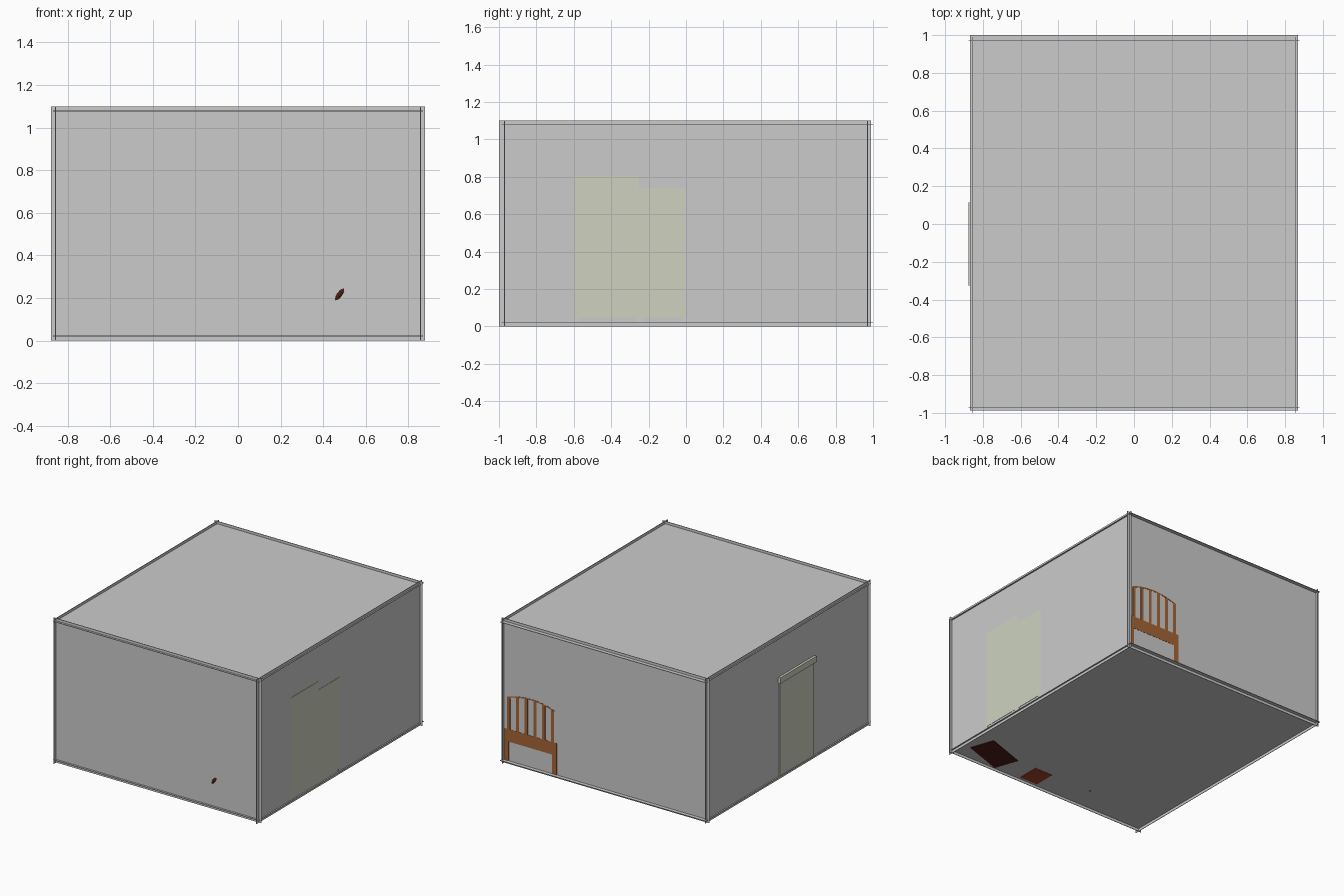
import bpy, bmesh, math
from mathutils import Matrix

if "Cube" in bpy.data.objects:
    bpy.data.objects.remove(bpy.data.objects["Cube"])


def material(name, rgb):
    m = bpy.data.materials.new(name)
    m.diffuse_color = (*rgb, 1)
    m.use_nodes = True
    m.node_tree.nodes["Principled BSDF"].inputs["Base Color"].default_value = m.diffuse_color
    return m


CREAM = material("cream", (0.62, 0.65, 0.53))
WOOD = material("wood", (0.38, 0.13, 0.035))
RED_WOOD = material("red_wood", (0.35, 0.06, 0.02))
LEATHER = material("leather", (0.07, 0.013, 0.007))
LINEN = material("linen", (0.75, 0.72, 0.66))
METAL = material("metal", (0.3, 0.28, 0.25))


def finish(name, bm, mat=None, matrix=None):
    me = bpy.data.meshes.new(name)
    bm.to_mesh(me)
    bm.free()
    ob = bpy.data.objects.new(name, me)
    bpy.context.collection.objects.link(ob)
    if mat:
        me.materials.append(mat)
    if matrix:
        ob.matrix_world = matrix
    return ob


def box(name, x, y, z, mat=None, matrix=None, bevel=0):
    """Box given as (min, max) on each axis."""
    bm = bmesh.new()
    bmesh.ops.create_cube(bm, size=1)
    for v in bm.verts:
        v.co = [(r[0] + r[1]) / 2 + c * (r[1] - r[0]) for r, c in zip((x, y, z), v.co)]
    ob = finish(name, bm, mat, matrix)
    if bevel:
        b = ob.modifiers.new("bevel", "BEVEL")
        b.width, b.segments = bevel, 3
    return ob


def ball(name, centre, size, mat, rot=0):
    bm = bmesh.new()
    bmesh.ops.create_uvsphere(bm, u_segments=24, v_segments=12, radius=1)
    for f in bm.faces:
        f.smooth = True
    m = Matrix.Translation(centre) @ Matrix.Rotation(rot, 4, "Y") @ Matrix.Diagonal((*size, 1))
    return finish(name, bm, mat, m)


# Room shell: thin sheets crossing slightly past one another at every edge
T = 0.002
WX, WY, FLOOR, CEIL = 0.856, 0.97, 0.022, 1.078
for name, s in (("front_wall", -1), ("back_wall", 1)):
    box(name, (-0.877, 0.877), (s * WY - T, s * WY + T), (0, 1.1))
for name, s in (("left_wall", -1), ("right_wall", 1)):
    box(name, (s * WX - T, s * WX + T), (-1, 0.99), (0, 1.1))
for name, z in (("floor", FLOOR), ("ceiling", CEIL)):
    box(name, (-0.868, 0.868), (-0.987, 1), (z - T, z + T))

# Door in the left wall with its lintel
box("door", (-0.863, -0.83), (-0.30, 0.09), (FLOOR, 0.74), CREAM)
box("door_lintel", (-0.876, -0.82), (-0.325, 0.115), (0.735, 0.78), CREAM)
for y in (-0.31, 0.09):
    box("door_jamb", (-0.864, -0.82), (y, y + 0.012), (FLOOR, 0.74), CREAM)
ball("door_knob", (-0.815, -0.26, 0.37), (0.015, 0.015, 0.015), METAL)

# Two cupboards, their backs just showing through the right wall
def cupboard(name, x0, y0, y1, top, doors):
    box(name, (x0, 0.8605), (y0, y1), (0.045, top), CREAM)
    for y in (y0, y1 - 0.02):
        for x in (x0, 0.8405):
            box(name + "_foot", (x, x + 0.02), (y, y + 0.02), (FLOOR, 0.045), CREAM)
    w = (y1 - y0) / doors
    for i in range(doors):
        a = y0 + i * w
        box(name + "_door", (x0 - 0.008, x0), (a + 0.006, a + w - 0.006), (0.06, top - 0.02), CREAM)
        ball(name + "_handle", (x0 - 0.012, a + (w - 0.02 if i == 0 else 0.02), top / 2),
             (0.007, 0.007, 0.02), METAL)


cupboard("tall_wardrobe", 0.67, -0.595, -0.25, 0.805, 2)
cupboard("low_wardrobe", 0.71, -0.25, 0.0, 0.74, 2)

# Bed: slatted headboard against the back wall, lower footboard
def arch(x, base):
    return base + 0.04 * (1 - ((x - 0.63) / 0.21) ** 2)


def bed_end(name, y0, y1, rail_base):
    for x in (0.41, 0.815):
        box(name + "_leg", (x, x + 0.038), (y0, y1), (FLOOR, 0.2), WOOD)
    box(name + "_panel", (0.41, 0.853), (y0, y1), (0.17, 0.265), WOOD)
    for i in range(6):
        x = 0.445 + i * 0.074
        box(name + "_slat", (x - 0.013, x + 0.013), (y0, y1), (0.26, arch(x, rail_base)), WOOD)
    bm = bmesh.new()
    rows = []
    for i in range(17):
        x = 0.43 + i * 0.4 / 16
        z = arch(x, rail_base)
        rows.append([bm.verts.new((x, y, z + h)) for y, h in
                     ((y0, 0), (y1, 0), (y1, 0.01), (y0, 0.01))])
    for a, b in zip(rows, rows[1:]):
        for k in range(4):
            bm.faces.new((a[k], a[(k + 1) % 4], b[(k + 1) % 4], b[k]))
    bm.faces.new(rows[0])
    bm.faces.new(rows[-1][::-1])
    bmesh.ops.recalc_face_normals(bm, faces=bm.faces)
    finish(name + "_rail", bm, WOOD)


bed_end("headboard", 0.945, 0.9735, 0.495)
bed_end("footboard", 0.13, 0.155, 0.33)
for x in (0.41, 0.83):
    box("bed_side", (x, x + 0.02), (0.155, 0.945), (0.15, 0.2), WOOD)
box("mattress", (0.432, 0.828), (0.157, 0.943), (0.16, 0.25), LINEN, bevel=0.02)
box("pillow", (0.48, 0.78), (0.78, 0.93), (0.25, 0.3), LINEN, bevel=0.02)

# Desk: drawer pedestal on one side, slim legs on the other
box("desk_pedestal", (0.10, 0.25), (-0.945, -0.78), (0.015, 0.28), RED_WOOD)
box("desk_top", (-0.28, 0.27), (-0.955, -0.765), (0.28, 0.30), RED_WOOD)
for y, z in ((-0.785, 0.018), (-0.945, FLOOR)):
    box("desk_leg", (-0.256, -0.244), (y, y + 0.012), (z, 0.28), RED_WOOD)
for i in range(3):
    z = 0.04 + i * 0.08
    box("desk_drawer", (0.11, 0.24), (-0.78, -0.772), (z, z + 0.07), RED_WOOD)
    ball("drawer_knob", (0.175, -0.768, z + 0.035), (0.007, 0.007, 0.007), METAL)

# Armchair turned in the front right corner
turn = Matrix.Translation((0.60, -0.815, 0)) @ Matrix.Rotation(math.radians(19), 4, "Z")
box("armchair_base", (-0.165, 0.165), (-0.095, 0.095), (0.015, 0.12), LEATHER, turn)
box("armchair_cushion", (-0.115, 0.115), (-0.04, 0.11), (0.12, 0.165), LEATHER, turn, 0.015)
box("armchair_back", (-0.14, 0.14), (-0.09, -0.04), (0.12, 0.34), LEATHER, turn, 0.02)
for x in (-0.165, 0.115):
    box("armchair_arm", (x, x + 0.05), (-0.09, 0.09), (0.12, 0.21), LEATHER, turn, 0.018)
# rolled corner of the chair that pokes through the front wall
ball("armchair_roll", (0.477, -0.936, 0.217), (0.022, 0.042, 0.066), LEATHER, math.radians(36))
